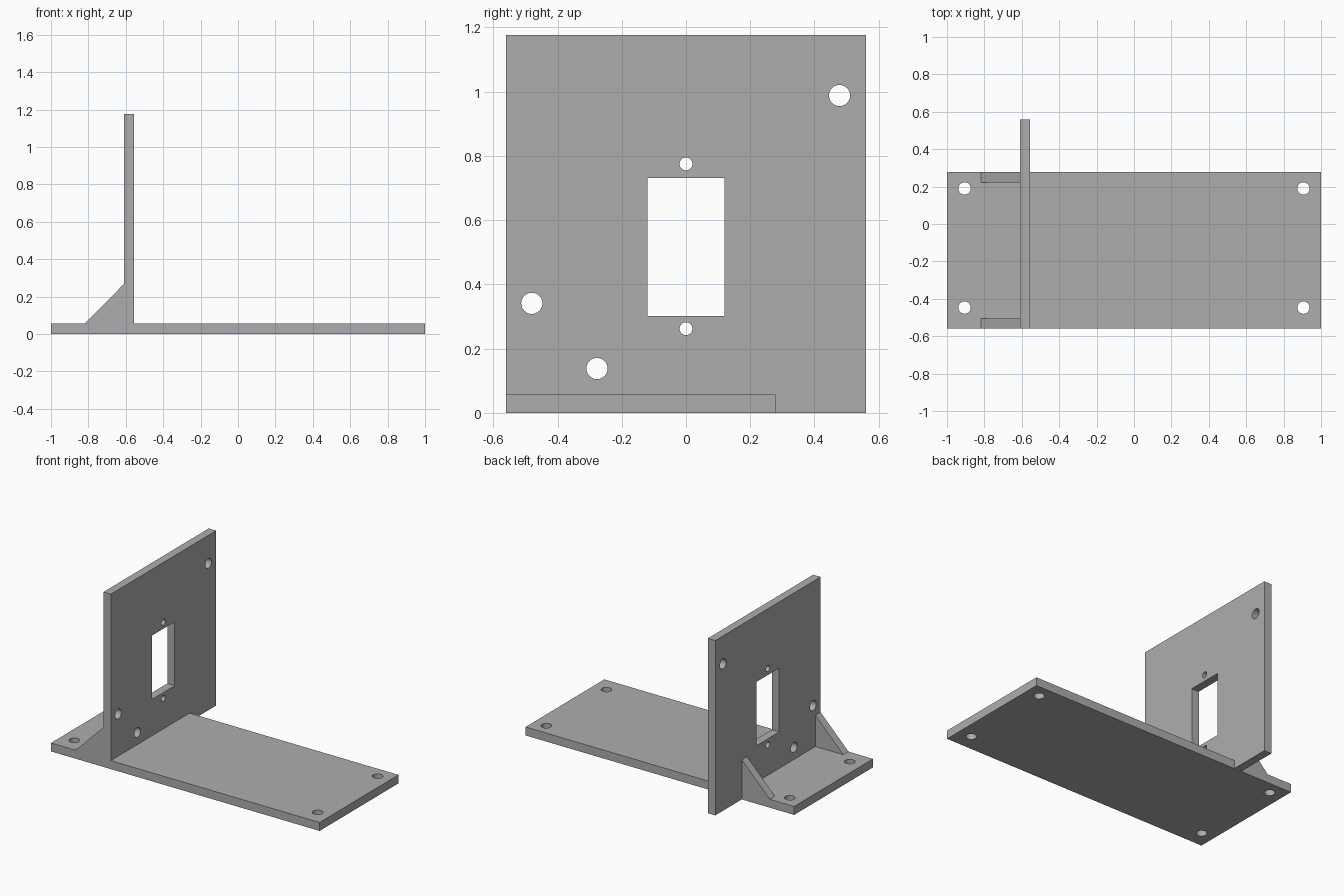
import bpy
import bmesh
import math
from mathutils import Matrix, Vector

cube = bpy.data.objects.get("Cube")
if cube:
    bpy.data.objects.remove(cube, do_unlink=True)

grey = bpy.data.materials.new("plain grey")
grey.use_nodes = True
colour = (0.42, 0.42, 0.42, 1)
grey.diffuse_color = colour
grey.node_tree.nodes["Principled BSDF"].inputs["Base Color"].default_value = colour

THICK = 0.057
FRONT, BACK = -0.56, 0.278          # base extent in y
WALL_X0, WALL_X1 = -0.61, -0.555
WALL_MID = (WALL_X0 + WALL_X1) / 2


def make_object(name, bm):
    bmesh.ops.recalc_face_normals(bm, faces=bm.faces)
    mesh = bpy.data.meshes.new(name)
    bm.to_mesh(mesh)
    bm.free()
    mesh.materials.append(grey)
    obj = bpy.data.objects.new(name, mesh)
    bpy.context.collection.objects.link(obj)
    return obj


def box(name, low, high):
    low, high = Vector(low), Vector(high)
    bm = bmesh.new()
    bmesh.ops.create_cube(bm, size=1, matrix=Matrix.Translation((low + high) / 2)
                          @ Matrix.Diagonal((high - low).to_4d()))
    return make_object(name, bm)


def rod(name, centre, radius, axis):
    turn = Matrix.Rotation(math.pi / 2, 4, "Y") if axis == "X" else Matrix()
    bm = bmesh.new()
    bmesh.ops.create_cone(bm, cap_ends=True, segments=40, radius1=radius, radius2=radius,
                          depth=0.3, matrix=Matrix.Translation(centre) @ turn)
    return make_object(name, bm)


def gusset(name, y0, y1):
    # Triangular profile, sunk slightly into both plates for a clean weld
    foot, top, sink = -0.818, 0.267, 0.02
    profile = [(foot, THICK), (foot, THICK - sink), (WALL_X0 + sink, THICK - sink),
               (WALL_X0 + sink, top), (WALL_X0, top)]
    bm = bmesh.new()
    face = bm.faces.new([bm.verts.new((x, y0, z)) for x, z in profile])
    grown = bmesh.ops.extrude_face_region(bm, geom=[face])["geom"]
    bmesh.ops.translate(bm, vec=(0, y1 - y0, 0),
                        verts=[v for v in grown if isinstance(v, bmesh.types.BMVert)])
    return make_object(name, bm)


def combine(target, tool, operation):
    mod = target.modifiers.new(tool.name, "BOOLEAN")
    mod.operation = operation
    mod.solver = "EXACT"
    mod.object = tool
    bpy.context.view_layer.objects.active = target
    bpy.ops.object.modifier_apply(modifier=mod.name)
    bpy.data.objects.remove(tool, do_unlink=True)


# Base plate, upright plate and the two gussets, welded into one solid
bracket = box("mounting_bracket", (-1, FRONT, 0), (1, BACK, THICK))
combine(bracket, box("upright_plate", (WALL_X0, FRONT, 0), (WALL_X1, -FRONT, 1.177)), "UNION")
combine(bracket, gusset("front_gusset", FRONT, FRONT + 0.055), "UNION")
combine(bracket, gusset("back_gusset", BACK - 0.055, BACK), "UNION")

# Window in the upright plate
combine(bracket, box("window_cutter", (WALL_X0 - 0.1, -0.12, 0.302),
                     (WALL_X1 + 0.1, 0.12, 0.731)), "DIFFERENCE")

# Corner holes in the base
for x in (-0.906, 0.906):
    for y in (-0.447, 0.19):
        combine(bracket, rod("base_hole", (x, y, 0), 0.033, "Z"), "DIFFERENCE")

# Large mounting holes, then small screw holes above and below the window
for y, z, radius in ((0.478, 0.988, 0.033), (-0.48, 0.341, 0.033), (-0.277, 0.138, 0.033),
                     (0, 0.775, 0.02), (0, 0.262, 0.02)):
    combine(bracket, rod("wall_hole", (WALL_MID, y, z), radius, "X"), "DIFFERENCE")

# Smooth hole walls, sharp plate edges
bpy.ops.object.select_all(action="DESELECT")
bracket.select_set(True)
bpy.context.view_layer.objects.active = bracket
bpy.ops.object.shade_smooth_by_angle(angle=math.radians(30))
